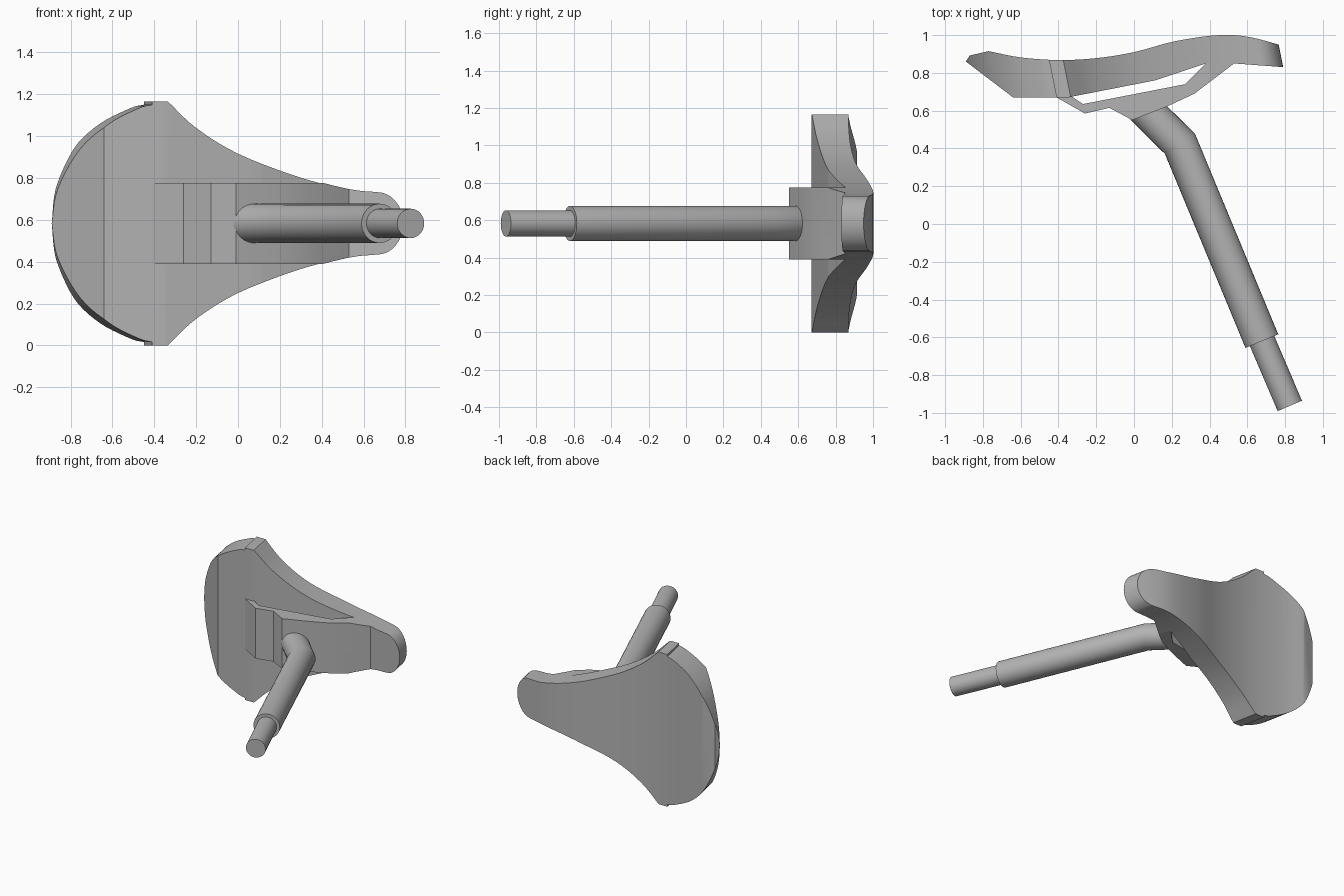
import bpy
import bmesh
import math
from mathutils import Vector

if "Cube" in bpy.data.objects:
    bpy.data.objects.remove(bpy.data.objects["Cube"], do_unlink=True)

MID = 0.583     # height of the mirror plane
LEAN = 0.2      # sideways lean of the cut outline

grey = bpy.data.materials.new("plain grey")
grey.use_nodes = True
grey.diffuse_color = (0.45, 0.45, 0.45, 1)
grey.node_tree.nodes["Principled BSDF"].inputs["Base Color"].default_value = grey.diffuse_color


def spline(points, steps=5):
    """Smooth curve through the points."""
    pts = [Vector(p) for p in points]
    pts = [2 * pts[0] - pts[1]] + pts + [2 * pts[-1] - pts[-2]]
    out = []
    for a, b, c, d in zip(pts, pts[1:], pts[2:], pts[3:]):
        for i in range(steps):
            t = i / steps
            out.append(0.5 * (2 * b + (c - a) * t + (2 * a - 5 * b + 4 * c - d) * t * t
                              + (3 * b - a - 3 * c + d) * t ** 3))
    return [tuple(p) for p in out] + [tuple(points[-1])]


def loft(name, rings):
    """Closed solid through equal-length rings of points."""
    bm = bmesh.new()
    loops = [[bm.verts.new(p) for p in ring] for ring in rings]
    n = len(loops[0])
    for low, high in zip(loops, loops[1:]):
        for i in range(n):
            j = (i + 1) % n
            bm.faces.new((low[i], low[j], high[j], high[i]))
    bm.faces.new(loops[0][::-1])
    bm.faces.new(loops[-1])
    bmesh.ops.recalc_face_normals(bm, faces=bm.faces)
    mesh = bpy.data.meshes.new(name)
    bm.to_mesh(mesh)
    bm.free()
    mesh.materials.append(grey)
    obj = bpy.data.objects.new(name, mesh)
    bpy.context.collection.objects.link(obj)
    return obj


def slab(name, profile, half):
    """Side profile extruded evenly about the mirror plane."""
    return loft(name, [[(x, y, MID + s * half) for x, y in profile] for s in (-1, 1)])


def tube(name, path, radius, sides=32):
    """Round tube with mitred elbows, bent in the horizontal plane."""
    pts = [Vector(p) for p in path]
    dirs = [(b - a).normalized() for a, b in zip(pts, pts[1:])]
    rings = []
    for i, p in enumerate(pts):
        before, after = dirs[max(i - 1, 0)], dirs[min(i, len(dirs) - 1)]
        along = (before + after).normalized()
        side = Vector((along.y, -along.x)) / along.dot(after)
        ring = []
        for k in range(sides):
            a = math.tau * k / sides
            q = p + side * radius * math.cos(a)
            ring.append((q.x, q.y, MID + radius * math.sin(a)))
        rings.append(ring)
    return loft(name, rings)


def smooth(obj):
    bpy.ops.object.select_all(action='DESELECT')
    obj.select_set(True)
    bpy.context.view_layer.objects.active = obj
    bpy.ops.object.shade_smooth_by_angle(angle=math.radians(30))


# Plan outline of the saddle: round tail, small step, narrowing sides, round nose
tail = spline([(-0.852, 0.0), (-0.827, 0.165), (-0.737, 0.355), (-0.617, 0.475),
               (-0.474, 0.55), (-0.41, 0.567)])
flank = spline([(-0.335, 0.583), (-0.194, 0.456), (0.02, 0.33), (0.324, 0.22),
                (0.57, 0.163), (0.70, 0.149)])
nose = [(0.70 + 0.122 * math.sin(a), 0.149 * math.cos(a))
        for a in (math.pi / 2 * k / 8 for k in range(1, 9))]
half_outline = tail + [(-0.41, 0.583)] + flank + nose
outline = half_outline + [(u, -h) for u, h in half_outline[-2:0:-1]]
cutter = loft("outline_cutter", [[(u - LEAN * (y - 0.67), y, MID + h) for u, h in outline]
                                 for y in (0.4, 1.2)])

# Cushion: curved riding face, stepped underside
riding_face = spline([(-0.77, 0.915), (-0.6, 0.882), (-0.4, 0.868), (-0.2, 0.878),
                      (0.0, 0.91), (0.22, 0.968), (0.45, 1.0), (0.62, 0.988), (0.85, 0.925)])
cushion = slab("saddle_cushion", [(-0.95, 0.81), (-0.95, 0.72), (-0.64, 0.67), (-0.35, 0.67),
                                  (0.11, 0.76), (0.38, 0.85), (0.53, 0.85), (0.85, 0.826)][2:]
               + riding_face[::-1] + [(-0.87, 0.892), (-0.89, 0.86)], 0.7)

# Clamp bracket under the cushion, leaving a slot between the two
bracket = slab("clamp_bracket", [(-0.41, 0.67), (-0.26, 0.585), (-0.13, 0.615), (-0.01, 0.55),
                                 (0.17, 0.62), (0.32, 0.69), (0.53, 0.85), (0.38, 0.85),
                                 (0.27, 0.74), (-0.27, 0.635), (-0.33, 0.675)], 0.193)

for part in (cushion, bracket):
    trim = part.modifiers.new("trim to outline", 'BOOLEAN')
    trim.operation = 'INTERSECT'
    trim.solver = 'EXACT'
    trim.object = cutter
    bpy.context.view_layer.objects.active = part
    bpy.ops.object.modifier_apply(modifier=trim.name)
bpy.data.objects.remove(cutter, do_unlink=True)

# Bent post and its thinner lower section
post = tube("seat_post", [(0.045, 0.62), (0.243, 0.425), (0.677, -0.62)], 0.094)
lower_post = tube("lower_post", [(0.64, -0.53), (0.825, -0.963)], 0.07)

for part in (cushion, bracket, post, lower_post):
    smooth(part)
